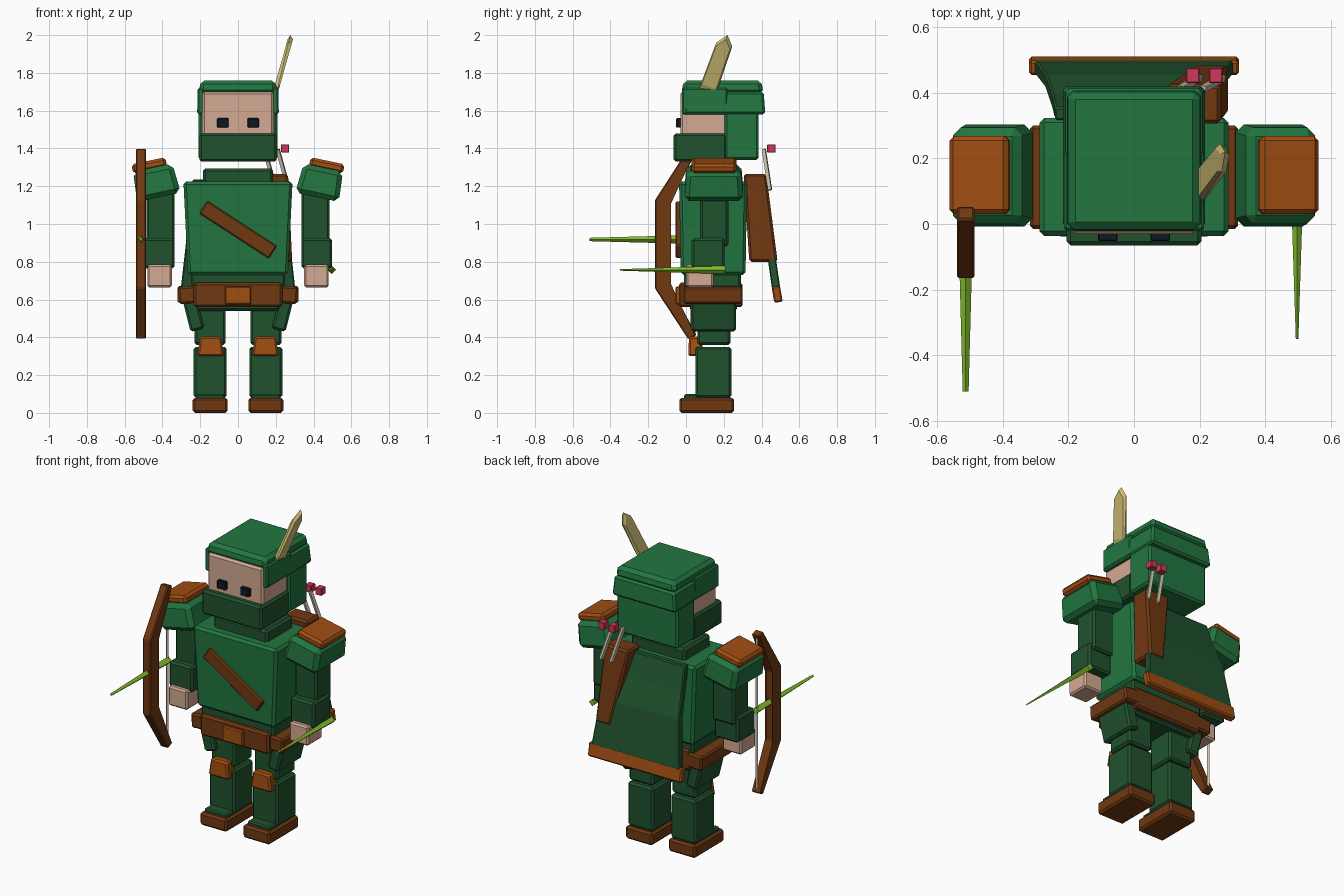
import bpy, bmesh
from math import radians
from mathutils import Vector, Matrix, Euler

cube = bpy.data.objects.get("Cube")
if cube:
    bpy.data.objects.remove(cube, do_unlink=True)


def material(name, rgb):
    """Flat material from 0-255 display values, stored as linear."""
    lin = [((c / 255 + 0.055) / 1.055) ** 2.4 for c in rgb]
    m = bpy.data.materials.new(name)
    m.use_nodes = True
    m.diffuse_color = (*lin, 1)
    m.node_tree.nodes["Principled BSDF"].inputs["Base Color"].default_value = (*lin, 1)
    return m


GREEN = material("cloth green", (34, 118, 64))
DARK = material("dark green", (32, 82, 46))
BROWN = material("leather brown", (112, 56, 17))
ORANGE = material("tan leather", (160, 78, 18))
SKIN = material("skin", (212, 170, 147))
EYE = material("eye dark", (15, 25, 37))
QUILL = material("feather straw", (204, 188, 115))
LIME = material("arrow lime", (132, 190, 45))
PINK = material("fletching pink", (208, 56, 92))
PALE = material("pale wood", (198, 190, 168))


def finish(name, mat, bm, bevel=0.0, flip=False):
    """Bevel, optionally mirror over x, and turn a bmesh into an object."""
    if bevel:
        bmesh.ops.bevel(bm, geom=bm.edges[:], offset=bevel, segments=1,
                        affect='EDGES', clamp_overlap=True)
    if flip:
        bm.transform(Matrix.Scale(-1, 4, (1, 0, 0)))
    bmesh.ops.recalc_face_normals(bm, faces=bm.faces[:])
    me = bpy.data.meshes.new(name)
    bm.to_mesh(me)
    bm.free()
    me.materials.append(mat)
    ob = bpy.data.objects.new(name, me)
    bpy.context.collection.objects.link(ob)
    return ob


def skin_rings(rings):
    """Closed tube through rings of equal vertex count."""
    bm = bmesh.new()
    vs = [[bm.verts.new(p) for p in r] for r in rings]
    n = len(vs[0])
    for a, b in zip(vs, vs[1:]):
        for i in range(n):
            j = (i + 1) % n
            bm.faces.new((a[i], a[j], b[j], b[i]))
    bm.faces.new(vs[0][::-1])
    bm.faces.new(vs[-1])
    return bm


def loft(name, mat, sections, bevel=0.012):
    """Rectangular sections (cx, cy, z, half x, half y) joined upward."""
    rings = [[(cx + sx * hx, cy + sy * hy, z)
              for sx, sy in ((-1, -1), (1, -1), (1, 1), (-1, 1))]
             for cx, cy, z, hx, hy in sections]
    return finish(name, mat, skin_rings(rings), bevel)


def block(name, mat, x, y, z, bevel=0.012, top=(1, 1), rot=(0, 0, 0), flip=False):
    """Bevelled box from x, y, z ranges, with tapered top and rotation."""
    c = Vector([(r[0] + r[1]) / 2 for r in (x, y, z)])
    h = [(r[1] - r[0]) / 2 for r in (x, y, z)]
    turn = Matrix.Translation(c) @ Euler([radians(a) for a in rot]).to_matrix().to_4x4()
    rings = []
    for s, (tx, ty) in ((-1, (1, 1)), (1, top)):
        rings.append([turn @ Vector((a * h[0] * tx, b * h[1] * ty, s * h[2]))
                      for a, b in ((-1, -1), (1, -1), (1, 1), (-1, 1))])
    return finish(name, mat, skin_rings(rings), bevel, flip)


def pair(name, *args, **kw):
    block("left_" + name, *args, **kw)
    block("right_" + name, *args, flip=True, **kw)


def rod(name, mat, p0, p1, r0, r1, sides=4):
    """Straight tapered rod between two points."""
    p0, p1 = Vector(p0), Vector(p1)
    d = p1 - p0
    bm = bmesh.new()
    bmesh.ops.create_cone(bm, cap_ends=True, segments=sides, radius1=r0,
                          radius2=r1, depth=d.length)
    bm.transform(Matrix.Translation((p0 + p1) / 2)
                 @ d.to_track_quat('Z', 'Y').to_matrix().to_4x4())
    return finish(name, mat, bm)


# Head, hat and hood
block("head", SKIN, (-0.19, 0.19), (-0.03, 0.36), (1.35, 1.70))
block("mask", DARK, (-0.205, 0.205), (-0.065, 0.215), (1.33, 1.48))
block("hood_back", GREEN, (-0.208, 0.208), (0.205, 0.385), (1.34, 1.68))
block("hat_brim", GREEN, (-0.218, 0.218), (-0.012, 0.42), (1.58, 1.70), 0.012, (0.95, 0.96))
block("hat_crown", GREEN, (-0.207, 0.207), (-0.024, 0.41), (1.69, 1.76), 0.02, (0.96, 0.95))
for side in (-1, 1):
    block("hat_cheek", GREEN, sorted((side * 0.18, side * 0.214)), (-0.02, 0.22),
          (1.58, 1.72), 0.008)
    block("eye", EYE, (side * 0.08 - 0.03, side * 0.08 + 0.03), (-0.052, -0.025),
          (1.51, 1.56), 0.004)

# Feather on the hat, leaning outward
outline = [(0.07, 1.72), (0.16, 1.69), (0.245, 1.94), (0.22, 2.0), (0.16, 1.96)]
rings = [[(0.205 + (z - 1.7) * 0.24 + off, 0.16 + (y - 0.16) * k, 1.85 + (z - 1.85) * k)
          for y, z in outline] for off, k in ((-0.014, 0.85), (0, 1), (0.014, 0.85))]
finish("hat_feather", QUILL, skin_rings(rings))

# Torso, belt and chest strap
block("neck", DARK, (-0.185, 0.185), (0.02, 0.28), (1.20, 1.295), 0.014)
block("torso", GREEN, (-0.265, 0.265), (-0.028, 0.315), (0.73, 1.225), 0.015, (1.09, 1.05))
block("tunic_hem", DARK, (-0.25, 0.25), (-0.01, 0.29), (0.64, 0.75))
block("hips", DARK, (-0.22, 0.22), (0.02, 0.27), (0.54, 0.66))
block("chest_strap", BROWN, (-0.22, 0.22), (-0.056, -0.01), (0.93, 1.01), 0.007, rot=(0, 33, 0))
block("belt", BROWN, (-0.235, 0.235), (-0.038, 0.30), (0.56, 0.69))
block("buckle", ORANGE, (-0.07, 0.07), (-0.055, 0.0), (0.575, 0.67), 0.006)
pair("belt_side", BROWN, (0.2, 0.315), (-0.015, 0.30), (0.58, 0.67), 0.01, rot=(0, 4, 0))

# Legs
pair("thigh", DARK, (0.065, 0.23), (0.06, 0.235), (0.36, 0.60))
pair("thigh_flap", DARK, (0.2, 0.275), (0.025, 0.265), (0.435, 0.625), rot=(0, 14, 0))
pair("shin", DARK, (0.06, 0.235), (0.05, 0.24), (0.08, 0.35))
pair("ankle", DARK, (0.07, 0.225), (-0.01, 0.235), (0.06, 0.10), 0.008)
pair("shoe", BROWN, (0.055, 0.24), (-0.035, 0.255), (0, 0.08))
pair("knee_pad", ORANGE, (0.075, 0.215), (0.012, 0.09), (0.30, 0.405), 0.01, (0.8, 0.9))

# Arms
pair("upper_arm", DARK, (0.335, 0.485), (0.075, 0.225), (0.88, 1.18))
pair("forearm", DARK, (0.335, 0.498), (0.03, 0.205), (0.765, 0.925))
pair("hand", SKIN, (0.35, 0.48), (0, 0.145), (0.665, 0.785), 0.01)
pair("shoulder_guard", GREEN, (0.317, 0.553), (-0.01, 0.305), (1.14, 1.30), 0.025,
     (0.9, 0.92), (0, 12, 0))
pair("shoulder_pad", ORANGE, (0.378, 0.562), (0.03, 0.268), (1.285, 1.335), 0.014, rot=(0, 12, 0))

# Cape with hem
loft("cape", DARK, [(0, 0.48, 0.64, 0.305, 0.022), (0, 0.435, 0.95, 0.27, 0.022),
                    (0, 0.375, 1.10, 0.25, 0.022), (0, 0.335, 1.235, 0.24, 0.02)], 0.006)
block("cape_hem", ORANGE, (-0.32, 0.32), (0.46, 0.505), (0.585, 0.67), 0.008, rot=(10, 0, 0))

# Quiver with two arrows
loft("quiver", BROWN, [(0.235, 0.41, 0.80, 0.052, 0.075), (0.18, 0.365, 1.265, 0.085, 0.06)])
for x in (0.14, 0.21):
    rod("quiver_arrow_shaft", PALE, (x + 0.06, 0.445, 1.18), (x, 0.412, 1.395), 0.013, 0.013)
    block("quiver_arrow_end", PINK, (x + 0.018, x + 0.06), (0.43, 0.475), (1.378, 1.422), 0.003)

# Bow: limb profile swept across its width, with string
limb = [(0.055, 1.385), (-0.085, 1.11), (-0.085, 0.68), (0.055, 0.41), (0.012, 0.39),
        (-0.165, 0.66), (-0.165, 1.125), (0.012, 1.40)]
bow = skin_rings([[(x, y, z) for y, z in limb] for x in (-0.54, -0.486)])
finish("bow", BROWN, bow, 0.006)
rod("bow_string", PALE, (-0.513, 0.04, 0.42), (-0.513, 0.04, 1.37), 0.009, 0.009)

# Loose arrows: one on the bow, one in the left hand
rod("bow_arrow", LIME, (-0.513, 0.05, 0.918), (-0.513, -0.51, 0.918), 0.024, 0.009)
rod("hand_arrow", LIME, (0.497, 0.21, 0.757), (0.497, -0.35, 0.757), 0.022, 0.004)
